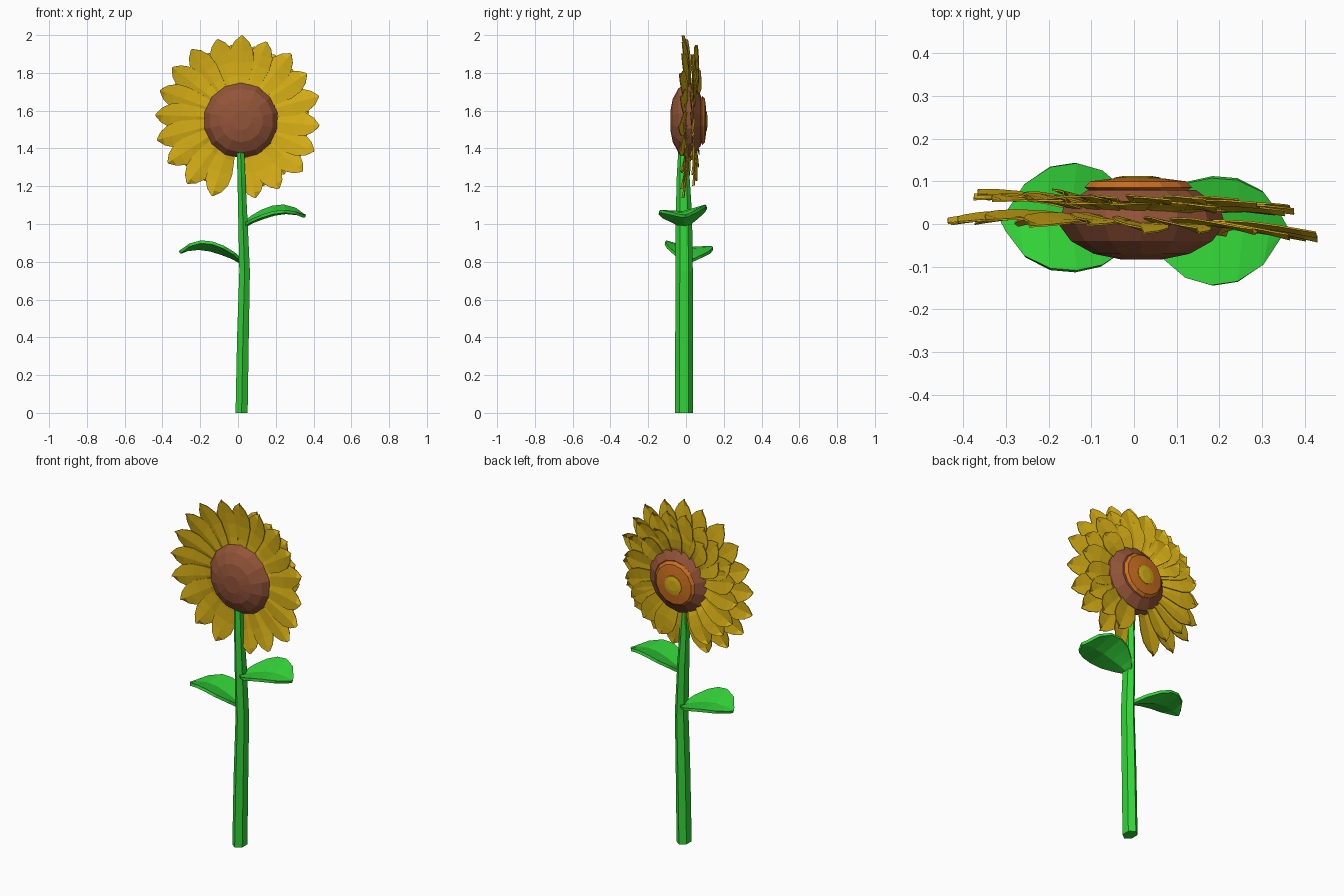
import bpy, math, random
from mathutils import Matrix, Vector

if "Cube" in bpy.data.objects:
    bpy.data.objects.remove(bpy.data.objects["Cube"])

random.seed(4)


def material(name, rgb):
    m = bpy.data.materials.new(name)
    m.diffuse_color = (*rgb, 1)
    m.use_nodes = True
    m.node_tree.nodes["Principled BSDF"].inputs["Base Color"].default_value = m.diffuse_color
    return m


GREEN = material("leaf green", (0.033, 0.66, 0.04))
YELLOW = material("petal yellow", (0.68, 0.43, 0.008))
BROWN = material("seed brown", (0.29, 0.088, 0.04))
ORANGE = material("disc orange", (0.60, 0.16, 0.015))


def add_mesh(name, verts, faces, mat, thickness=0):
    me = bpy.data.meshes.new(name)
    me.from_pydata([tuple(v) for v in verts], [], faces)
    me.materials.append(mat)
    ob = bpy.data.objects.new(name, me)
    bpy.context.collection.objects.link(ob)
    if thickness:
        mod = ob.modifiers.new("thickness", "SOLIDIFY")
        mod.thickness = thickness
        mod.offset = 0
    return ob


def loft(name, rings, mat):
    """Skin a list of equal-sized closed rings and cap both ends."""
    n = len(rings[0])
    verts = [v for r in rings for v in r]
    faces = [(i * n + j, i * n + (j + 1) % n, (i + 1) * n + (j + 1) % n, (i + 1) * n + j)
             for i in range(len(rings) - 1) for j in range(n)]
    faces += [tuple(reversed(range(n))), tuple(range(len(verts) - n, len(verts)))]
    return add_mesh(name, verts, faces, mat)


def lathe_y(name, profile, cx, cz, sides, mat):
    """Revolve (radius, y) points around the axis pointing along y."""
    rings = [[(cx + r * math.sin(2 * math.pi * j / sides), y,
               cz + r * math.cos(2 * math.pi * j / sides)) for j in range(sides)]
             for r, y in profile]
    return loft(name, rings, mat)


def grid_faces(rows, cols):
    return [(i * cols + j, i * cols + j + 1, (i + 1) * cols + j + 1, (i + 1) * cols + j)
            for i in range(rows - 1) for j in range(cols - 1)]


# Stem: slightly bent, tapered six-sided tube (z, x, y, x radius, y radius)
stem = [(0, 0.019, -0.01, 0.032, 0.048), (0.4, 0.026, -0.01, 0.031, 0.047),
        (0.75, 0.035, -0.01, 0.028, 0.046), (1.05, 0.025, -0.011, 0.024, 0.043),
        (1.25, 0.018, -0.015, 0.021, 0.034), (1.42, 0.012, -0.015, 0.019, 0.024)]
hexa = [math.radians(90 + 60 * k) for k in range(6)]
loft("stem", [[(x + rx / 0.866 * math.cos(a), y + ry * math.sin(a), z) for a in hexa]
              for z, x, y, rx, ry in stem], GREEN)

# Leaves: arched cupped blades; the second is the first turned half way round
leaf_sections = [(0.0, 0.0, 0.015), (0.045, 0.03, 0.07), (0.10, 0.055, 0.112),
                 (0.16, 0.075, 0.127), (0.22, 0.082, 0.12), (0.28, 0.072, 0.085),
                 (0.322, 0.053, 0.022)]


def leaf(name, base, turn):
    verts = []
    for x, z, w in leaf_sections:
        for s in (-1, -0.55, 0, 0.55, 1):
            y = s * w - 0.012 * math.sin(math.pi * min(1, x / 0.32))
            cup = 0.022 * (abs(s) - 0.5) * w / 0.127
            verts.append(Vector((x - 0.012 * abs(s), y, z + cup + 0.12 * y)))
    m = Matrix.Translation(base) @ Matrix.Rotation(turn, 4, 'Z')
    add_mesh(name, [m @ v for v in verts], grid_faces(len(leaf_sections), 5), GREEN, 0.016)


leaf("right_leaf", (0.035, -0.005, 0.99), 0)
leaf("left_leaf", (0.012, 0.004, 0.80), math.pi)

# Petals: pointed, slightly folded blades around the head, open above the stem
petal_sections = [(0, 0.03), (0.3, 0.052), (0.55, 0.066), (0.75, 0.062), (0.9, 0.038), (1, 0.004)]


def petal_ring(name, start, step, count, r_tip, y_base, y_tip):
    verts, faces = [], []
    for k in range(count):
        a = math.radians(start + k * step + random.uniform(-1.5, 1.5))
        out, side = Vector((math.cos(a), 0, math.sin(a))), Vector((-math.sin(a), 0, math.cos(a)))
        tip = r_tip + random.uniform(-0.012, 0.004)
        lean = y_tip + random.uniform(-0.008, 0.008)
        off = len(verts)
        for t, w in petal_sections:
            r = 0.13 + (tip - 0.13) * t
            y = y_base + (lean - y_base) * t + 0.012 * math.sin(math.pi * t)
            for s in (-1, 0, 1):
                p = Vector((0, 0, 1.56)) + out * r + side * (w * s)
                p.y = y - 0.05 * p.x + 0.006 * s + 0.006 * abs(s)
                verts.append(p)
        faces += [tuple(off + i for i in f) for f in grid_faces(len(petal_sections), 3)]
    add_mesh(name, verts, faces, YELLOW, 0.004)


petal_ring("outer_petals", -77, 18.17, 19, 0.442, 0.0, -0.015)
petal_ring("inner_petals", -68, 18.17, 18, 0.385, 0.025, 0.045)
petal_ring("short_petals", 35, 22, 6, 0.31, 0.035, 0.05)

# Flower head: brown seed cushion, orange disc and yellow middle facing +y
lathe_y("seed_head", [(0.05, -0.083), (0.115, -0.07), (0.17, -0.04), (0.2, 0.0),
                      (0.188, 0.04), (0.13, 0.08)], 0.018, 1.548, 14, BROWN)
lathe_y("orange_disc", [(0.11, 0.075), (0.13, 0.086), (0.115, 0.1), (0.06, 0.107)],
        0.01, 1.548, 14, ORANGE)
lathe_y("yellow_middle", [(0.056, 0.1), (0.054, 0.109), (0.03, 0.113)], 0.008, 1.545, 12, YELLOW)
